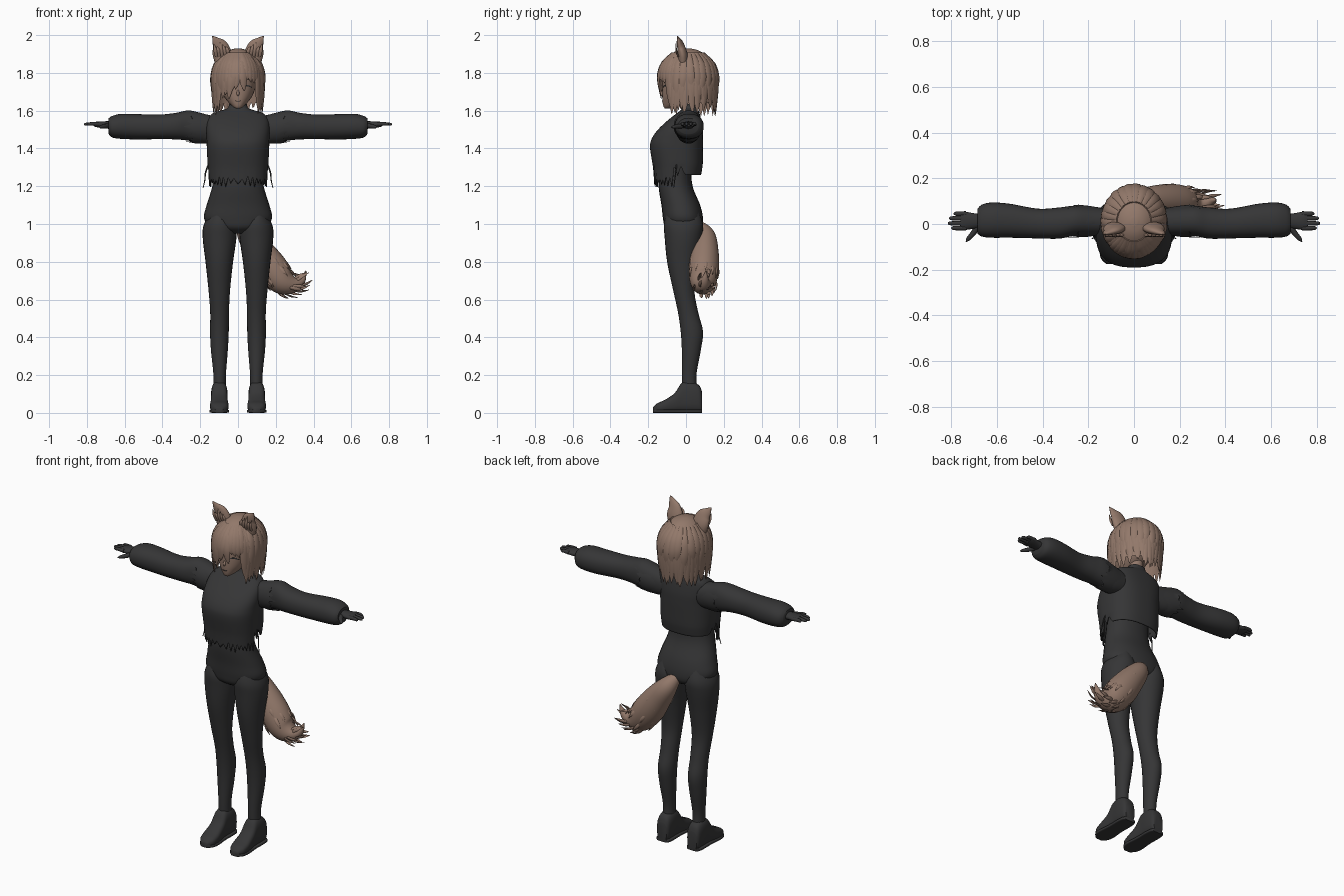
import bpy, bmesh, math, random
from mathutils import Vector

random.seed(4)
old = bpy.data.objects.get("Cube")
if old:
    bpy.data.objects.remove(old, do_unlink=True)


def material(name, colour):
    mat = bpy.data.materials.new(name)
    mat.use_nodes = True
    mat.diffuse_color = (*colour, 1)
    mat.node_tree.nodes["Principled BSDF"].inputs["Base Color"].default_value = (*colour, 1)
    return mat


charcoal = material("charcoal cloth", (.036, .036, .037))
brown = material("warm brown", (.29, .19, .145))
AXES = {"x": (Vector((0, 1, 0)), Vector((0, 0, 1))),
        "y": (Vector((1, 0, 0)), Vector((0, 0, 1))),
        "z": (Vector((1, 0, 0)), Vector((0, 1, 0)))}
FRONT = Vector((0, -1, 0))


def smooth(points, steps):
    """Catmull-Rom resampling of rings given as (x, y, z, radius, radius)."""
    result = []
    last = len(points) - 1
    for i in range(last):
        p, q, r, s = (points[max(0, min(last, i + k))] for k in (-1, 0, 1, 2))
        for step in range(steps):
            t = step / steps
            result.append([b + t / 2 * (c - a + t * (2 * a - 5 * b + 4 * c - d + t * (3 * (b - c) + d - a)))
                           for a, b, c, d in zip(p, q, r, s)])
    result.append(list(points[last]))
    return result


def tube(bm, points, axis=None, sides=24, power=2, steps=5, ref=FRONT, open_start=False):
    """Skin rings that lie square to an axis, or to the path if there is none."""
    rings = smooth(points, steps)
    centres = [Vector(r[:3]) for r in rings]
    loops = []
    for i, ring in enumerate(rings):
        if axis:
            u, v = AXES[axis]
        else:
            t = (centres[min(i + 1, len(rings) - 1)] - centres[max(i - 1, 0)]).normalized()
            u = t.cross(ref).normalized()
            v = u.cross(t)
        loop = []
        for k in range(sides):
            angle = math.tau * k / sides
            c, s = math.cos(angle), math.sin(angle)
            c, s = (math.copysign(abs(w) ** (2 / power), w) for w in (c, s))
            loop.append(bm.verts.new(centres[i] + u * c * max(ring[3], .001) + v * s * max(ring[4], .001)))
        loops.append(loop)
    for low, high in zip(loops, loops[1:]):
        for k in range(sides):
            n = (k + 1) % sides
            bm.faces.new((low[k], low[n], high[n], high[k]))
    if not open_start:
        bm.faces.new(loops[0])
    bm.faces.new(loops[-1])


def finish(name, bm, mat, mirror=False, thick=0):
    bmesh.ops.recalc_face_normals(bm, faces=bm.faces)
    mesh = bpy.data.meshes.new(name)
    bm.to_mesh(mesh)
    bm.free()
    mesh.materials.append(mat)
    mesh.shade_smooth()
    mesh.set_sharp_from_angle(angle=math.radians(50))
    obj = bpy.data.objects.new(name, mesh)
    bpy.context.collection.objects.link(obj)
    if thick:
        obj.modifiers.new("thickness", "SOLIDIFY").thickness = thick
    if mirror:
        obj.modifiers.new("mirror", "MIRROR")
    return obj


def part(name, points, mat, mirror=False, **options):
    bm = bmesh.new()
    tube(bm, points, **options)
    return finish(name, bm, mat, mirror)


def upright(rows):
    """Rows of height, half width, front y, back y."""
    return [(0, (f + b) / 2, z, w, (b - f) / 2) for z, w, f, b in rows]


# Body and legs
part("hips_and_waist", upright([
    (.95, .05, -.07, .05), (.98, .14, -.11, .085), (1.03, .18, -.122, .09), (1.1, .166, -.13, .075),
    (1.2, .136, -.145, .035), (1.3, .125, -.14, .03), (1.4, .13, -.15, .05)]), charcoal, axis="z", power=2.2)
legs = [(1.07, .06, .14, -.1, .065), (1.0, .012, .18, -.117, .09), (.93, .008, .187, -.113, .085),
        (.8, .026, .172, -.1, .062), (.65, .042, .156, -.068, .045), (.53, .048, .147, -.042, .065),
        (.43, .049, .148, -.028, .09), (.33, .054, .143, -.022, .078), (.2, .064, .13, -.022, .055),
        (.1, .064, .13, -.02, .06)]
part("legs", [((i + o) / 2, (f + b) / 2, z, (o - i) / 2, (b - f) / 2) for z, i, o, f, b in legs],
     charcoal, True, axis="z")

# Ankle boots with thin soles
boot = [(.085, .11, .03), (.07, .145, .04), (.03, .165, .044), (-.02, .16, .043), (-.06, .105, .045),
        (-.11, .07, .049), (-.15, .052, .043), (-.175, .03, .02)]
part("boots", [(.099, y, top / 2, w, top / 2) for y, top, w in boot], charcoal, True, axis="y", power=2.8)
part("boot_soles", [(.099, y, .009, w + .003, .009) for y, top, w in boot], charcoal, True, axis="y", power=5)

# Cropped jacket with a torn hem, longer in front and notched at the sides
SIDES = 72
bm = bmesh.new()
tube(bm, upright([
    (1.2, .155, -.168, .08), (1.3, .16, -.175, .088), (1.4, .165, -.19, .09), (1.45, .166, -.182, .09),
    (1.5, .168, -.148, .088), (1.55, .162, -.095, .08), (1.585, .135, -.05, .072), (1.605, .075, -.025, .065),
    (1.615, .053, -.02, .06), (1.635, .047, -.015, .058)]), axis="z", sides=SIDES, power=2.5, open_start=True)
for i, v in enumerate(bm.verts):
    k = i % SIDES
    if v.co.z < 1.32:
        y = math.sin(math.tau * k / SIDES)
        hem = 1.26 if y > .25 else 1.285 if y > -.1 else 1.225
        hem += 0 if y > .25 else (.02 if k % 2 else -.02) + (k * 7 % 5 - 2) * .005
        v.co.z = 1.32 - (1.32 - v.co.z) * (1.32 - hem) / .12
finish("jacket", bm, charcoal, thick=.006)

# Padded sleeves and torn shoulder edges
part("sleeves", [
    (.1, .01, 1.5, .055, .065), (.18, .012, 1.505, .063, .078), (.26, .014, 1.521, .066, .08),
    (.33, .004, 1.518, .068, .07), (.42, .002, 1.514, .065, .065), (.54, .014, 1.515, .074, .067),
    (.62, .017, 1.517, .077, .066), (.665, .015, 1.515, .07, .057), (.685, .012, 1.518, .054, .042)],
    charcoal, True, axis="x", sides=32, power=2.2)
bm = bmesh.new()
tube(bm, [(.27, .014, 1.516, .072, .082), (.21, .012, 1.508, .069, .083), (.15, .012, 1.502, .06, .073)],
     axis="x", sides=36, open_start=True, steps=2)
for k, v in enumerate(list(bm.verts)[:36]):
    v.co.x += -.03 if k % 2 else (k * 5 % 7 - 3) * .007
finish("shoulder_edges", bm, charcoal, True)
part("side_cords", [(.155, -.05, 1.32, .004, .004), (.172, -.055, 1.27, .004, .004),
                    (.176, -.06, 1.23, .003, .003), (.185, -.065, 1.19, .002, .002)],
     charcoal, True, sides=6)

# Hands
bm = bmesh.new()
tube(bm, [(.66, .012, 1.522, .03, .022), (.7, .013, 1.525, .034, .019), (.74, .014, 1.527, .04, .016),
          (.76, .014, 1.527, .038, .012)], axis="x", sides=16)
for y, tip in ((.045, .79), (.025, .81), (.003, .815), (-.018, .8)):
    tube(bm, [(.735, y, 1.528, .011, .011), (.77, y, 1.53, .01, .01), (tip - .008, y, 1.528, .008, .008),
              (tip, y, 1.527, .002, .002)], axis="x", sides=10, steps=3)
tube(bm, [(.68, -.005, 1.522, .014, .014), (.705, -.042, 1.517, .012, .012), (.725, -.065, 1.514, .009, .009),
          (.735, -.078, 1.513, .002, .002)], sides=10, ref=Vector((0, 0, 1)))
finish("hands", bm, charcoal, True)

# Neck, head and small features
part("neck", upright([(1.56, .04, -.02, .06), (1.62, .036, -.02, .052), (1.7, .04, -.03, .06)]), brown, axis="z")
part("head", upright([
    (1.612, .012, -.112, -.085), (1.622, .028, -.119, -.05), (1.645, .052, -.124, .02), (1.68, .077, -.126, .07),
    (1.73, .094, -.125, .1), (1.8, .104, -.12, .12), (1.86, .085, -.09, .1), (1.9, .04, -.04, .06)]),
    brown, axis="z", sides=32, power=2.2)
part("nose", [(0, -.12, 1.71, .004, .004), (0, -.128, 1.69, .008, .008), (0, -.125, 1.678, .003, .003)],
     brown, sides=10)
part("eyelashes", [(.025, -.121, 1.723, .001, .001), (.05, -.114, 1.732, .003, .004),
                   (.075, -.094, 1.722, .001, .002)], charcoal, True, sides=6, ref=Vector((0, 0, 1)))
part("mouth", [(-.014, -.125, 1.652, .001, .001), (0, -.126, 1.65, .002, .002),
               (.014, -.125, 1.652, .001, .001)], charcoal, sides=6, ref=Vector((0, 0, 1)))


# Hair: a cap open at the face, covered in overlapping locks
def shell(angle, z, scale=1):
    rise = (z - 1.77) / .16
    k = scale * (math.sqrt(max(0, 1 - rise * rise)) if rise > 0 else 1 + .055 * rise)
    return .138 * k * math.sin(angle), .01 - .158 * k * math.cos(angle), z


bm = bmesh.new()
caps = [(z, shell(math.pi / 2, z, .96)[0], shell(0, z, .96)[1], shell(math.pi, z, .96)[1])
        for z in (1.64, 1.7, 1.77, 1.82, 1.86, 1.89, 1.91, 1.922, 1.929)]
tube(bm, upright(caps), axis="z", sides=48, open_start=True)
face_side = [f for f in bm.faces if f.calc_center_median().y < -.06 and f.calc_center_median().z < 1.8]
bmesh.ops.delete(bm, geom=face_side, context="FACES")
finish("hair_cap", bm, brown)


def lock(bm, angle, end, sweep=0, width=.023, scale=1, start=1.905):
    points = []
    for f, w in ((0, .5), (.25, .9), (.55, 1), (.82, .7), (1, .05)):
        spot = shell(angle + sweep * f * f, start + (end - start) * f, scale)
        points.append((*spot, width * w, .007 * w))
    tube(bm, points, sides=8, steps=3, ref=Vector((math.sin(angle), -math.cos(angle), .8)))


bm = bmesh.new()
for i in range(36):
    angle = math.radians(60 + i * 240 / 35)
    lock(bm, angle, random.uniform(1.57, 1.62), random.uniform(-.12, .12))
    if i % 2:
        lock(bm, angle, random.uniform(1.64, 1.72), random.uniform(-.15, .15), scale=1.015)
finish("hair_locks", bm, brown)
bm = bmesh.new()
for degrees in range(-64, 65, 8):
    if degrees < -45 or degrees > 42:
        end = 1.61
    elif degrees < -10:
        end = 1.67
    else:
        end = 1.705 if degrees < 14 else 1.75
    lock(bm, math.radians(degrees), end + random.uniform(-.012, .012), .12 if degrees > 0 else -.1)
finish("fringe", bm, brown)

# Animal ears with fur tufts inside
part("ears", [(.078, -.015, 1.86, .045, .026), (.084, -.018, 1.9, .05, .026), (.095, -.027, 1.94, .042, .02),
              (.115, -.037, 1.968, .024, .012), (.135, -.045, 1.995, .002, .002)], brown, True, sides=16)
bm = bmesh.new()
for k in range(5):
    x = .05 + k * .016
    tube(bm, [(x, -.04, 1.885, .008, .005), (x + .006, -.052, 1.92, .01, .005),
              (x + .015, -.052, 1.94 + k % 3 * .014, .001, .001)], sides=6, steps=3)
finish("ear_tufts", bm, brown, True)

# Bushy tail with loose tufts
tail = [(.01, .06, 1.0, .025, .025), (.05, .098, .94, .055, .055), (.11, .1, .86, .075, .072),
        (.175, .095, .77, .086, .08), (.235, .09, .7, .074, .07), (.295, .092, .682, .046, .046),
        (.338, .1, .705, .022, .022), (.36, .105, .752, .002, .002)]
bm = bmesh.new()
tube(bm, tail, sides=28)
path = smooth(tail, 5)
for n in range(40):
    i = random.randint(8, 27)
    centre, ahead = Vector(path[i][:3]), Vector(path[i + 1][:3])
    along = (ahead - centre).normalized()
    side = along.cross(FRONT).normalized()
    turn = random.uniform(0, math.tau)
    out = side * math.cos(turn) + side.cross(along) * math.sin(turn)
    root = centre + out * path[i][3] * .86
    tube(bm, [(*root, .008, .004), (*(root + along * .035 + out * .008), .01, .005),
              (*(root + along * .075 + out * .006), .001, .001)], sides=6, steps=3, ref=out)
finish("tail", bm, brown)
